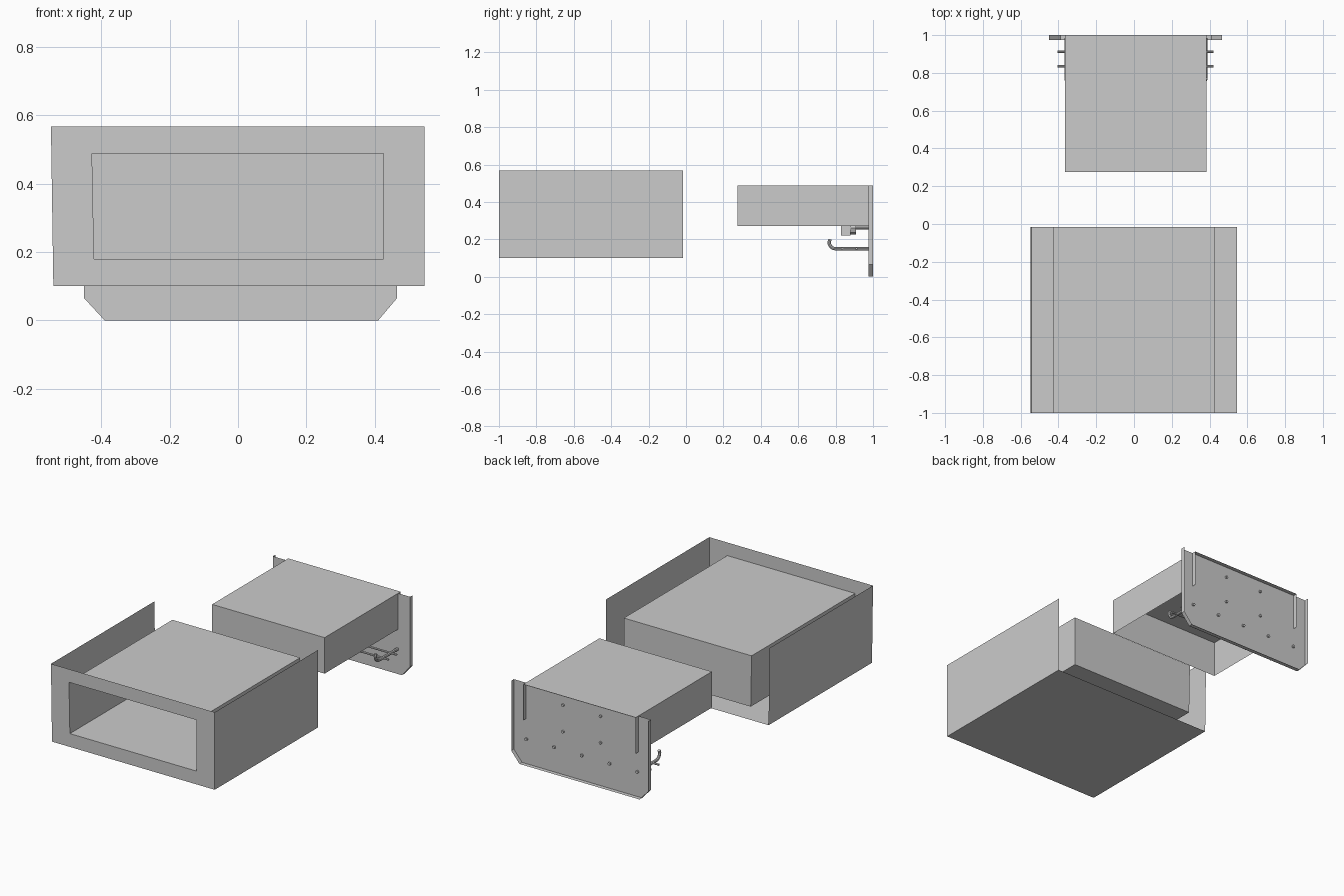
import bpy, bmesh, math
from mathutils import Vector

if "Cube" in bpy.data.objects:
    bpy.data.objects.remove(bpy.data.objects["Cube"])

CX = 0.01  # centre line of the rear unit


def mesh_object(name, verts, faces):
    me = bpy.data.meshes.new(name)
    me.from_pydata(verts, [], faces)
    ob = bpy.data.objects.new(name, me)
    bpy.context.collection.objects.link(ob)
    return ob


def sleeve(name, profile, y0, y1, closed=True, caps=()):
    """Sheet swept along y from an (x, z) profile; caps lists ends to close."""
    n = len(profile)
    verts = [(x, y, z) for y in (y0, y1) for x, z in profile]
    count = n if closed else n - 1
    faces = [(i, (i + 1) % n, n + (i + 1) % n, n + i) for i in range(count)]
    if 0 in caps:
        faces.append(tuple(range(n))[::-1])
    if 1 in caps:
        faces.append(tuple(range(n, 2 * n)))
    return mesh_object(name, verts, faces)


def rod(name, points, radius):
    """Round bar along a path."""
    cu = bpy.data.curves.new(name, 'CURVE')
    cu.dimensions = '3D'
    cu.bevel_depth = radius
    cu.bevel_resolution = 2
    cu.use_fill_caps = True
    sp = cu.splines.new('POLY')
    sp.points.add(len(points) - 1)
    for p, co in zip(sp.points, points):
        p.co = (*co, 1)
    ob = bpy.data.objects.new(name, cu)
    bpy.context.collection.objects.link(ob)
    bpy.context.view_layer.objects.active = ob
    ob.select_set(True)
    bpy.ops.object.convert(target='MESH')
    bpy.ops.object.shade_smooth_by_angle(angle=math.radians(40))
    bpy.ops.object.select_all(action='DESELECT')


# Front housing: thin open-topped shell, open at the back
outer = [(-0.547, 0.567), (-0.54, 0.10), (0.545, 0.10), (0.545, 0.567)]
inner = [(-0.427, 0.488), (-0.421, 0.18), (0.425, 0.18), (0.425, 0.488)]
sleeve("housing_shell", outer, -1.0, -0.015, closed=False)

# Inner compartment, open only at the front
sleeve("housing_compartment", inner, -1.0, -0.015, caps=(1,))

# Front frame around the opening
mesh_object("housing_front_frame", [(x, -1.0, z) for x, z in outer + inner],
            [(i, (i + 1) % 4, 4 + (i + 1) % 4, 4 + i) for i in range(4)])

# Rear hood: closed front, open below, passes through the back plate
hood = [(-0.365, 0.27), (-0.365, 0.487), (0.385, 0.487), (0.385, 0.27)]
sleeve("rear_hood", hood, 0.275, 1.0, closed=False, caps=(0,))

# Back plate with its rim folded backwards, chamfered lower corners
plate = [(-0.45, 0.487), (-0.45, 0.065), (-0.39, 0.0),
         (0.41, 0.0), (0.465, 0.065), (0.465, 0.487)]
sleeve("back_plate", plate, 0.975, 1.0, closed=False, caps=(0,))

# Row of hooks with upturned ends
for k in range(-2, 3):
    x = CX + 0.185 * k
    path = [(x, 0.985, 0.15)]
    for i in range(7):
        a = math.radians(90 * i / 6)
        path.append((x, 0.80 - 0.035 * math.sin(a), 0.185 - 0.035 * math.cos(a)))
    path.append((x, 0.770, 0.20))
    rod("hook", path, 0.009)

# Cross bars joining the hooks
for y in (0.835, 0.912):
    rod("hook_cross_bar", [(-0.405, y, 0.15), (0.42, y, 0.15)], 0.006)

# Mounted box on four posts behind the hood
sleeve("mounted_box", [(CX - 0.165, 0.22), (CX + 0.165, 0.22),
                       (CX + 0.165, 0.46), (CX - 0.165, 0.46)],
       0.83, 0.88, caps=(0, 1))
for sx in (-1, 1):
    for z in (0.26, 0.42):
        x = CX + sx * 0.125
        rod("mount_post", [(x, 0.90, z), (x, 0.985, z)], 0.008)
        rod("mount_spacer", [(x, 0.88, z), (x, 0.91, z)], 0.035)
